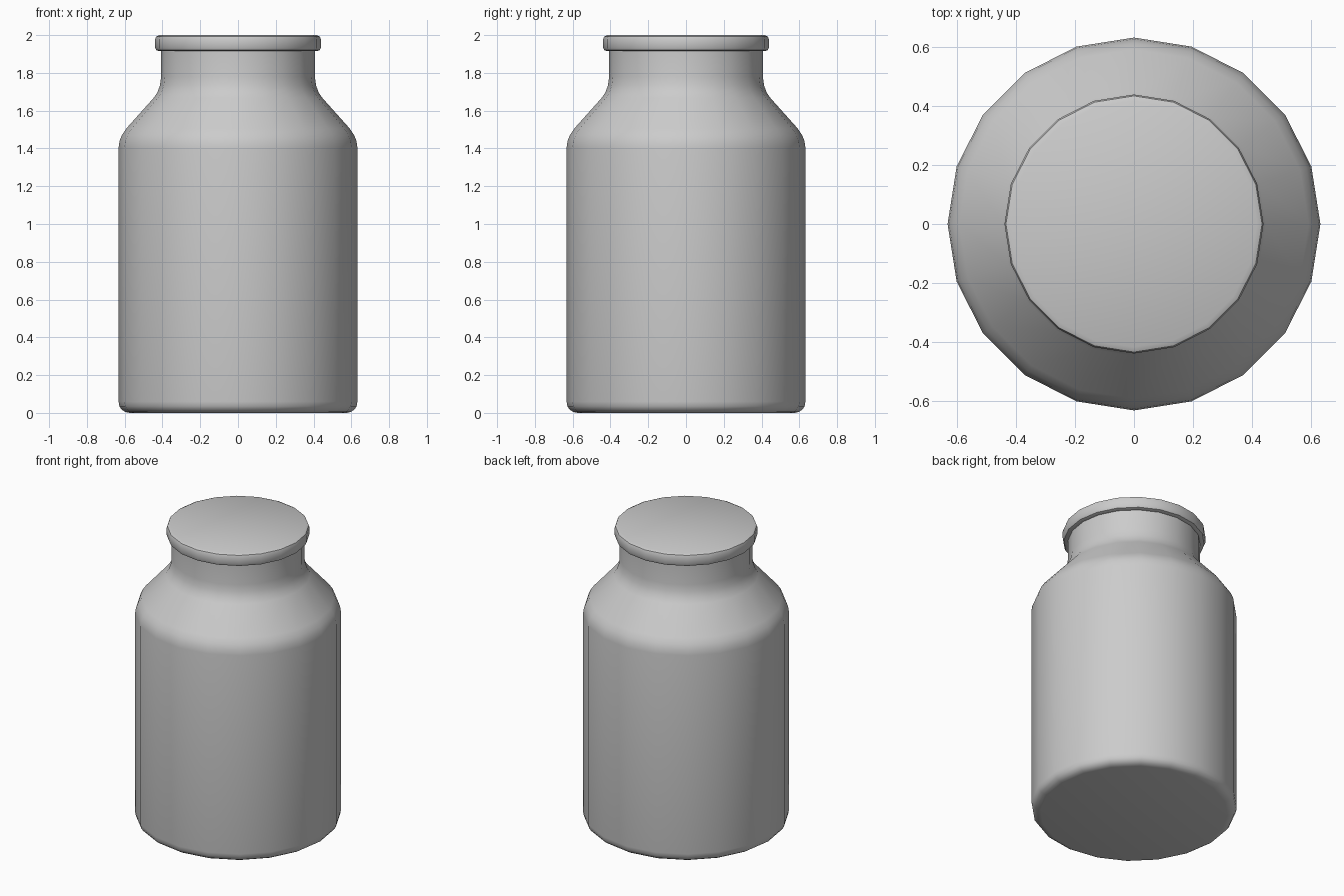
import bpy, bmesh, math

if "Cube" in bpy.data.objects:
    bpy.data.objects.remove(bpy.data.objects["Cube"])

SIDES = 20


def lathe(name, profile):
    """Spin a (radius, z) profile around z, closing both ends with flat caps."""
    bm = bmesh.new()
    rings = []
    for r, z in profile:
        rings.append([bm.verts.new((r * math.cos(2 * math.pi * i / SIDES),
                                    r * math.sin(2 * math.pi * i / SIDES), z))
                      for i in range(SIDES)])
    for a, b in zip(rings, rings[1:]):
        for i in range(SIDES):
            j = (i + 1) % SIDES
            bm.faces.new((a[i], a[j], b[j], b[i]))
    bm.faces.new(rings[0][::-1])
    bm.faces.new(rings[-1])
    mesh = bpy.data.meshes.new(name)
    bm.to_mesh(mesh)
    bm.free()
    obj = bpy.data.objects.new(name, mesh)
    bpy.context.collection.objects.link(obj)
    bpy.ops.object.select_all(action='DESELECT')
    obj.select_set(True)
    bpy.context.view_layer.objects.active = obj
    bpy.ops.object.shade_smooth_by_angle(angle=math.radians(40))
    return obj


# Rounded base, straight wall, sloped shoulder, neck and rolled flat-topped rim
lathe("jar", [
    (0.575, 0.0), (0.598, 0.005), (0.616, 0.017), (0.628, 0.035), (0.632, 0.06),
    (0.632, 1.405), (0.627, 1.44), (0.614, 1.472), (0.592, 1.505),
    (0.447, 1.667), (0.426, 1.698), (0.413, 1.735), (0.407, 1.78),
    (0.407, 1.915),
    (0.418, 1.915), (0.432, 1.92), (0.439, 1.934),
    (0.439, 1.978), (0.434, 1.992), (0.417, 2.0),
])
